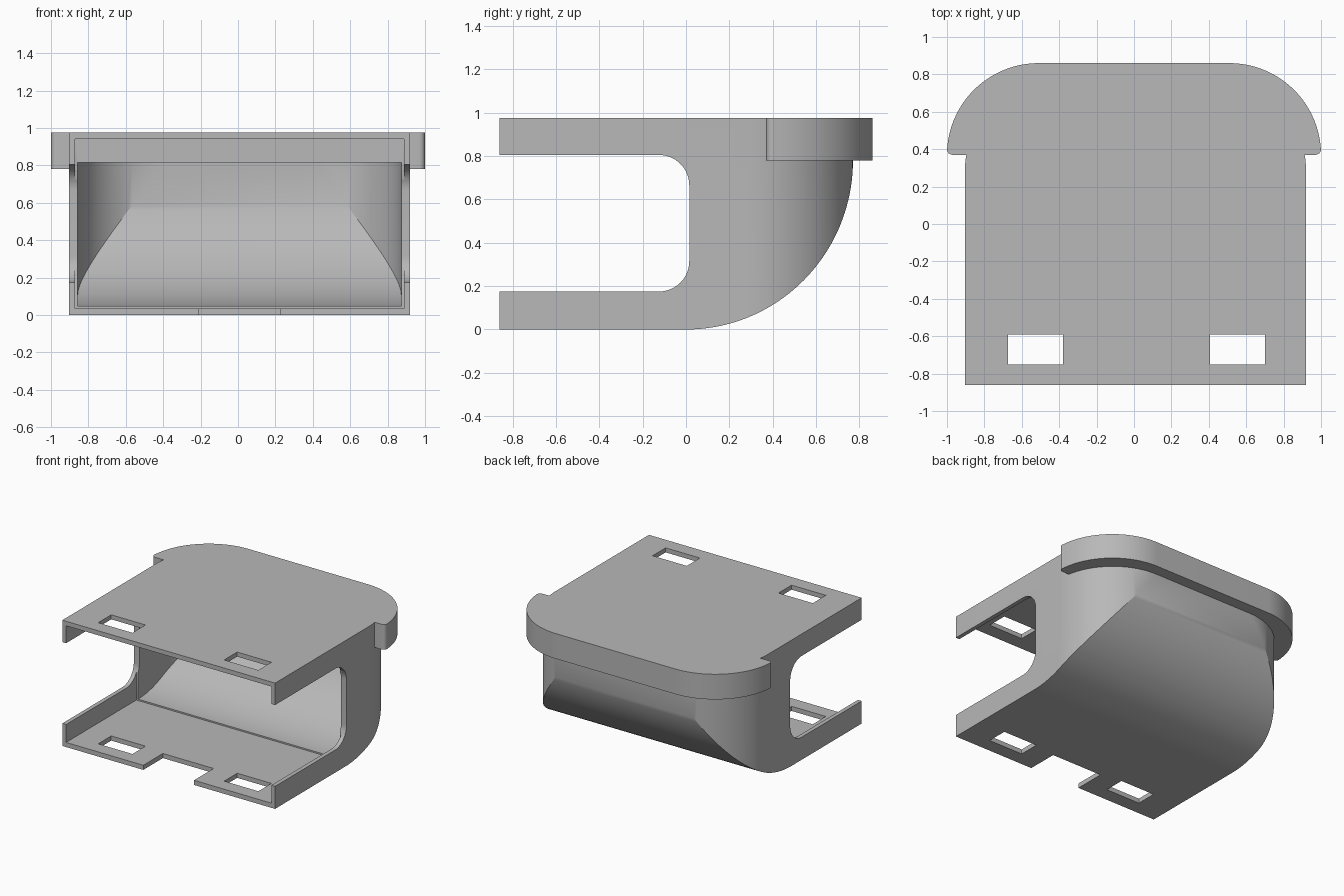
import bpy
import bmesh
from math import cos, sin, pi
from mathutils import Vector

cube = bpy.data.objects.get("Cube")
if cube:
    bpy.data.objects.remove(cube, do_unlink=True)

grey = bpy.data.materials.new("light_grey")
grey.use_nodes = True
grey.diffuse_color = (0.48, 0.48, 0.48, 1)
grey.node_tree.nodes["Principled BSDF"].inputs["Base Color"].default_value = (0.48, 0.48, 0.48, 1)

CX = 0.008      # sideways offset of the body
TOP = 0.975
BACK = 0.77
HALF = 0.912


def arc(cx, cy, rx, ry, a0, a1, n=32):
    """Elliptical arc, angles in degrees."""
    angles = [(a0 + (a1 - a0) * i / n) * pi / 180 for i in range(n + 1)]
    return [(cx + rx * cos(a), cy + ry * sin(a)) for a in angles]


def extrude(name, outline, axis, lo, hi):
    """Prism: outline is (y, z) for axis X or (x, y) for axis Z."""
    bm = bmesh.new()
    if axis == "X":
        points = [Vector((lo, a, b)) for a, b in outline]
        step = Vector((hi - lo, 0, 0))
    else:
        points = [Vector((a, b, lo)) for a, b in outline]
        step = Vector((0, 0, hi - lo))
    face = bm.faces.new([bm.verts.new(p) for p in points])
    new = bmesh.ops.extrude_face_region(bm, geom=[face])["geom"]
    bmesh.ops.translate(bm, vec=step, verts=[v for v in new if isinstance(v, bmesh.types.BMVert)])
    bmesh.ops.recalc_face_normals(bm, faces=bm.faces)
    mesh = bpy.data.meshes.new(name)
    bm.to_mesh(mesh)
    bm.free()
    mesh.materials.append(grey)
    obj = bpy.data.objects.new(name, mesh)
    bpy.context.collection.objects.link(obj)
    return obj


def box(name, x0, x1, y0, y1, z0, z1):
    return extrude(name, [(x0, y0), (x1, y0), (x1, y1), (x0, y1)], "Z", z0, z1)


def combine(target, tool, operation):
    mod = target.modifiers.new(operation, "BOOLEAN")
    mod.operation = operation
    mod.solver = "EXACT"
    mod.object = tool
    bpy.context.view_layer.objects.active = target
    bpy.ops.object.modifier_apply(modifier=mod.name)
    bpy.data.objects.remove(tool, do_unlink=True)


def scoop(name, wall, front, top):
    """Curved underside crossed with a plan that has rounded back corners."""
    ry, rz = BACK - wall, 0.78 - wall
    side = [(front, top), (front, wall)] + arc(0, 0.78, ry, rz, -90, 0, 40) + [(BACK - wall, top)]
    half, r = HALF - wall, 0.485 - wall
    right = arc(CX + half - r, BACK - wall - r, r, r, 0, 90)
    left = arc(CX - half + r, BACK - wall - r, r, r, 90, 180)
    plan = [(CX - half, front), (CX + half, front)] + right + left
    obj = extrude(name, side, "X", CX - 1.2, CX + 1.2)
    combine(obj, extrude("plan", plan, "Z", -0.2, 1.2), "INTERSECT")
    return obj


body = scoop("scoop_housing", 0, -0.86, TOP)

# Overhanging rim around the back
corner, foot = 0.49, 0.03
rim = arc(1 - corner, 0.86 - corner, corner, corner, 4, 90)
rim = arc(1 - foot, 0.37 + foot, foot, foot, -90, 0, 6) + rim
outline = rim + [(-x, y) for x, y in reversed(rim)]
combine(body, extrude("back_rim", outline, "Z", 0.78, TOP), "UNION")

# Hollow: straight front sleeve, then a slightly smaller curved pocket
combine(body, scoop("pocket", 0.047, -0.1, 0.815), "DIFFERENCE")
combine(body, box("sleeve", CX - 0.88, CX + 0.88, -1, 0, 0.036, 0.94), "DIFFERENCE")

# Rounded openings in both side walls
r = 0.14
opening = [(-1, 0.175)] + arc(0.015 - r, 0.175 + r, r, r, -90, 0, 16)
opening += arc(0.015 - r, 0.805 - r, r, r, 0, 90, 16) + [(-1, 0.805)]
combine(body, extrude("side_opening", opening, "X", -1.2, 1.2), "DIFFERENCE")

# Strap slots through top and bottom plates
for x in (-0.527, 0.553):
    combine(body, box("slot", x - 0.147, x + 0.147, -0.75, -0.59, -0.1, 1.1), "DIFFERENCE")

# Notch in the front edge of the floor
combine(body, box("notch", -0.21, 0.225, -1, -0.62, -0.1, 0.1), "DIFFERENCE")

# Smooth the curves and keep the corners crisp
bpy.ops.object.select_all(action="DESELECT")
body.select_set(True)
bpy.context.view_layer.objects.active = body
bpy.ops.object.shade_smooth_by_angle(angle=0.45)
